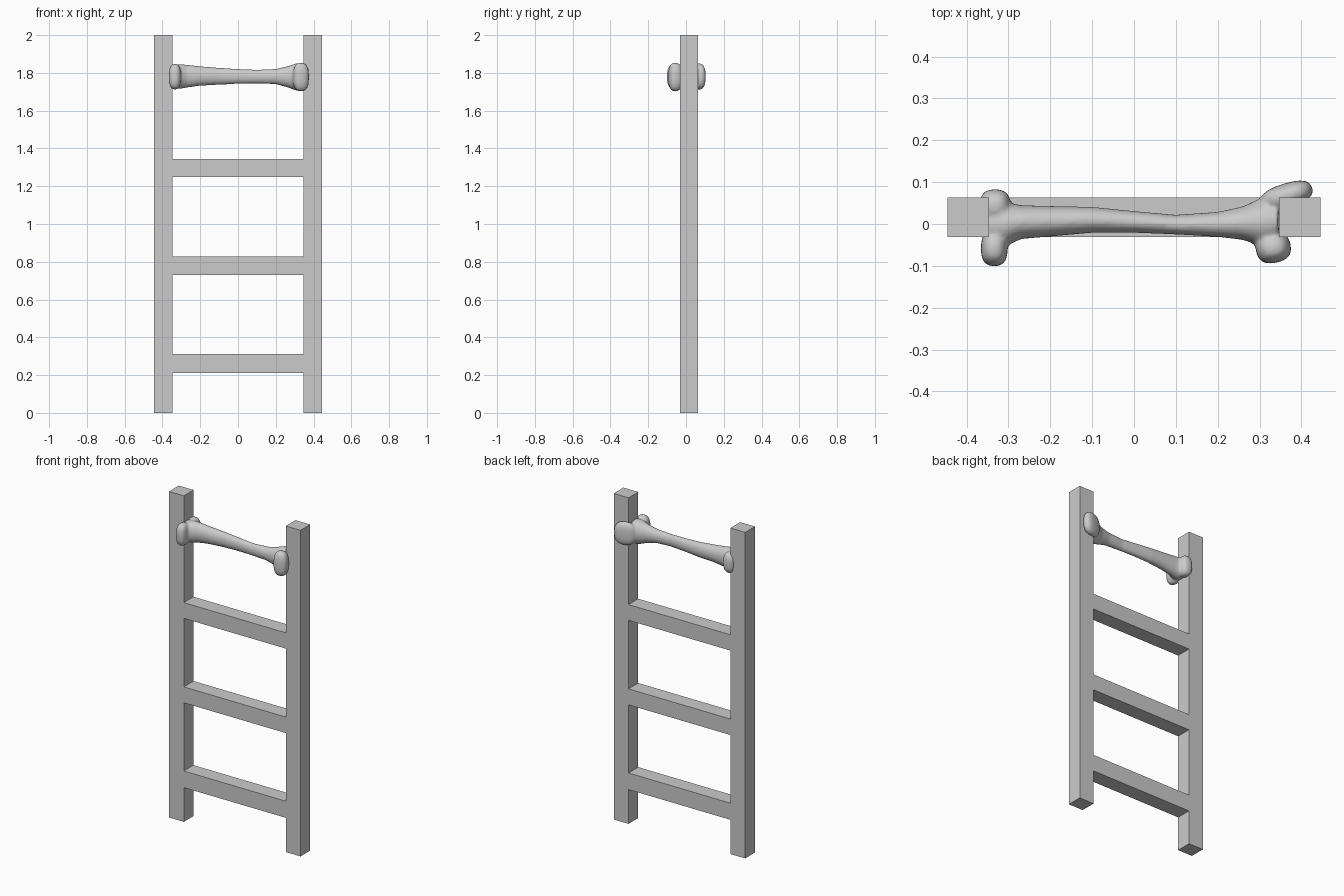
import bpy, bmesh
from math import sin, cos, pi
from mathutils import Vector, Matrix

if "Cube" in bpy.data.objects:
    bpy.data.objects.remove(bpy.data.objects["Cube"])


def add_object(name, bm):
    bmesh.ops.recalc_face_normals(bm, faces=bm.faces[:])
    mesh = bpy.data.meshes.new(name)
    bm.to_mesh(mesh)
    bm.free()
    ob = bpy.data.objects.new(name, mesh)
    bpy.context.collection.objects.link(ob)
    return ob


# Ladder frame: two rails and three flush rungs as one extruded outline
xs = [-0.446, -0.346, 0.346, 0.446]
zs = [0, 0.21, 0.312, 0.73, 0.828, 1.248, 1.345, 2.0]
y_front, y_back = -0.031, 0.063
bm = bmesh.new()
grid = [[bm.verts.new((x, y_front, z)) for z in zs] for x in xs]
for i in range(3):
    for k in range(len(zs) - 1):
        if i != 1 or k % 2 == 1:
            bm.faces.new((grid[i][k], grid[i + 1][k], grid[i + 1][k + 1], grid[i][k + 1]))
bmesh.ops.delete(bm, geom=[v for v in bm.verts if not v.link_faces], context='VERTS')
ext = bmesh.ops.extrude_face_region(bm, geom=bm.faces[:], use_keep_orig=True)
moved = [g for g in ext['geom'] if isinstance(g, bmesh.types.BMVert)]
bmesh.ops.translate(bm, vec=(0, y_back - y_front, 0), verts=moved)
add_object("ladder_frame", bm)

# Bone rung shaft: x, y range, z range of each oval ring
shaft = [
    (-0.358, -0.055, 0.050, 1.728, 1.836),
    (-0.31, -0.055, 0.052, 1.715, 1.846),
    (-0.27, -0.036, 0.045, 1.722, 1.843),
    (-0.20, -0.030, 0.043, 1.732, 1.835),
    (-0.10, -0.021, 0.041, 1.737, 1.827),
    (0.00, -0.021, 0.031, 1.742, 1.821),
    (0.10, -0.025, 0.022, 1.744, 1.817),
    (0.20, -0.031, 0.029, 1.740, 1.821),
    (0.26, -0.038, 0.042, 1.724, 1.835),
    (0.31, -0.055, 0.065, 1.706, 1.851),
    (0.345, -0.050, 0.060, 1.706, 1.851),
]
N = 28
bm = bmesh.new()
rings = []
for x, y0, y1, z0, z1 in shaft:
    rings.append([bm.verts.new((x,
                                (y0 + y1) / 2 + (y1 - y0) / 2 * cos(2 * pi * j / N),
                                (z0 + z1) / 2 + (z1 - z0) / 2 * sin(2 * pi * j / N)))
                  for j in range(N)])
for a, b in zip(rings, rings[1:]):
    for j in range(N):
        bm.faces.new((a[j], a[(j + 1) % N], b[(j + 1) % N], b[j]))
bm.faces.new(rings[0])
bm.faces.new(rings[-1])


# Bone knuckles: rounded-box lobes turned about z
def lobe(center, radii, turn, p=2.6):
    verts = bmesh.ops.create_uvsphere(bm, u_segments=32, v_segments=20, radius=1)['verts']
    rot = Matrix.Rotation(turn, 3, 'Z')
    for v in verts:
        n = sum(abs(c) ** p for c in v.co) ** (1 / p)
        v.co = Vector(center) + rot @ Vector([c / n * r for c, r in zip(v.co, radii)])


lobe((-0.334, -0.058, 1.780), (0.032, 0.043, 0.068), 0.0)
lobe((-0.332, 0.043, 1.780), (0.037, 0.040, 0.064), 0.0)
lobe((0.333, -0.057, 1.778), (0.042, 0.036, 0.076), 0.22)
lobe((0.365, 0.068, 1.780), (0.064, 0.029, 0.070), 0.3)
bone = add_object("bone_rung", bm)

# Fuse the bone pieces into one smooth surface
remesh = bone.modifiers.new("fuse", 'REMESH')
remesh.mode = 'VOXEL'
remesh.voxel_size = 0.006
remesh.use_smooth_shade = True
smooth = bone.modifiers.new("soften", 'SMOOTH')
smooth.factor = 0.5
smooth.iterations = 8
